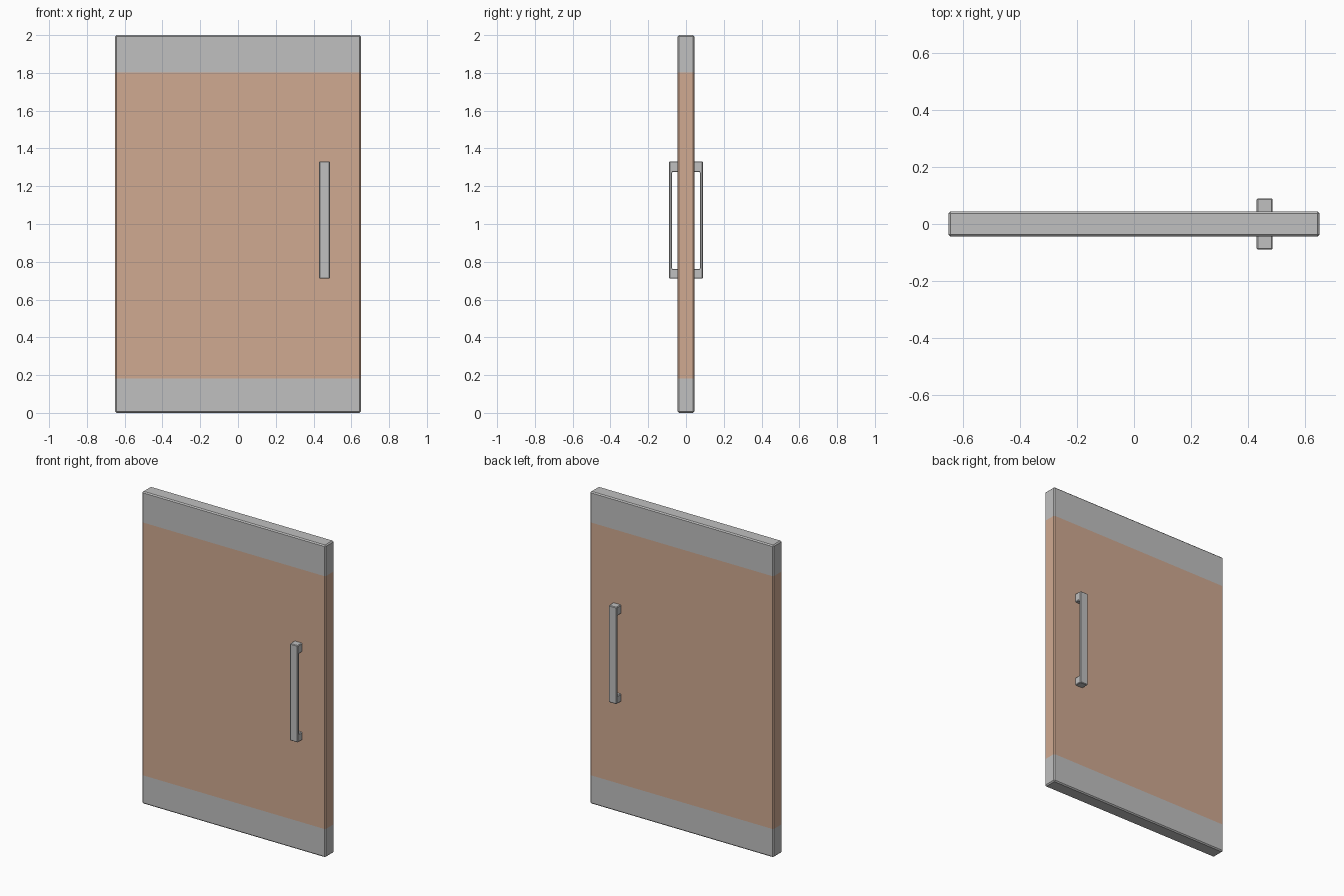
import bpy, bmesh
from mathutils import Vector

if "Cube" in bpy.data.objects:
    bpy.data.objects.remove(bpy.data.objects["Cube"])


def material(name, rgb):
    m = bpy.data.materials.new(name)
    m.diffuse_color = (*rgb, 1.0)
    m.use_nodes = True
    m.node_tree.nodes["Principled BSDF"].inputs["Base Color"].default_value = m.diffuse_color
    return m


GREY = material("grey metal", (0.53, 0.53, 0.53))
TAN = material("tan panel", (0.63, 0.40, 0.285))


def make_object(name, bm, mats):
    bmesh.ops.recalc_face_normals(bm, faces=bm.faces)
    me = bpy.data.meshes.new(name)
    bm.to_mesh(me)
    bm.free()
    for m in mats:
        me.materials.append(m)
    ob = bpy.data.objects.new(name, me)
    bpy.context.collection.objects.link(ob)
    return ob


def chamfer(bm, width):
    bmesh.ops.bevel(bm, geom=bm.edges[:], offset=width, segments=1,
                    profile=0.5, affect='EDGES')


# Door slab, chamfered, with grey rails at top and bottom
LOW, HIGH = 0.183, 1.803
bm = bmesh.new()
bmesh.ops.create_cube(bm, size=1)
bmesh.ops.scale(bm, vec=(1.30, 0.088, 2.0), verts=bm.verts)
bmesh.ops.translate(bm, vec=(0, 0, 1), verts=bm.verts)
chamfer(bm, 0.007)
for z in (LOW, HIGH):
    bmesh.ops.bisect_plane(bm, geom=bm.verts[:] + bm.edges[:] + bm.faces[:],
                           plane_co=(0, 0, z), plane_no=(0, 0, 1))
for f in bm.faces:
    f.material_index = 1 if LOW < f.calc_center_median().z < HIGH else 0
make_object("door_slab", bm, [GREY, TAN])


# C-shaped pull handle: side profile extruded across its width
def handle(name, side):
    outer, inner, root = 0.09, 0.074, 0.038
    profile = [(root, 0.711), (outer, 0.711), (outer, 1.332), (root, 1.332),
               (root, 1.275), (inner, 1.275), (inner, 0.762), (root, 0.762)]
    bm = bmesh.new()
    face = bm.faces.new([bm.verts.new((0.43, side * y, z)) for y, z in profile])
    ext = bmesh.ops.extrude_face_region(bm, geom=[face])
    bmesh.ops.translate(bm, vec=Vector((0.056, 0, 0)),
                        verts=[v for v in ext["geom"]
                               if isinstance(v, bmesh.types.BMVert)])
    bmesh.ops.recalc_face_normals(bm, faces=bm.faces)
    chamfer(bm, 0.004)
    make_object(name, bm, [GREY])


handle("front_handle", -1)
handle("back_handle", 1)
